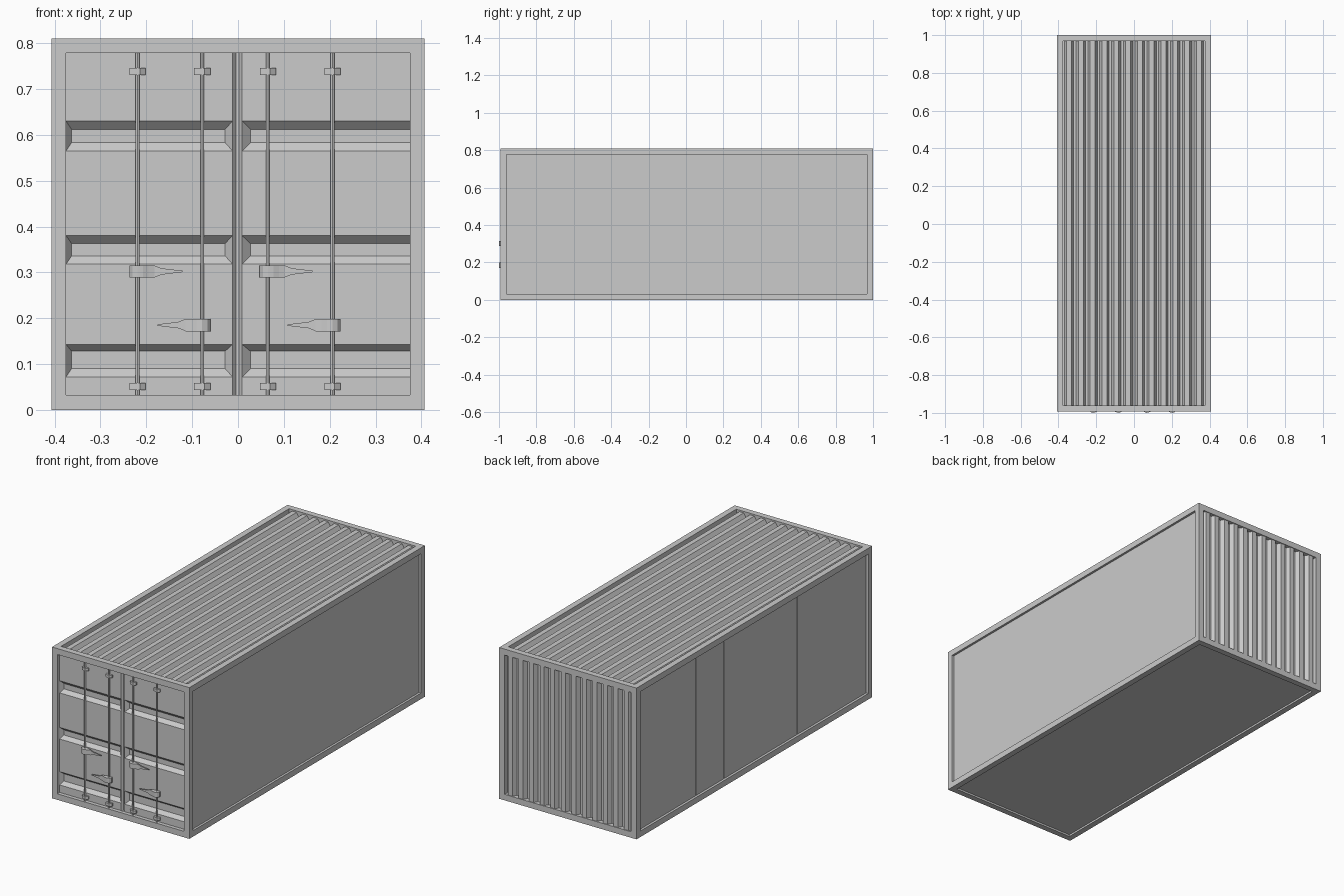
import bpy, bmesh
from mathutils import Vector

if "Cube" in bpy.data.objects:
    bpy.data.objects.remove(bpy.data.objects["Cube"])

X, Y0, Y1, H = 0.407, -0.993, 1.0, 0.81
B = 0.032                      # frame border width
DOOR_Y = -0.973


def finish(name, bm, facing=None):
    bmesh.ops.remove_doubles(bm, verts=bm.verts[:], dist=1e-5)
    bmesh.ops.recalc_face_normals(bm, faces=bm.faces[:])
    bm.normal_update()
    if facing:                 # orient open sheets outward
        total = sum((f.normal * f.calc_area() for f in bm.faces), Vector())
        if total.dot(Vector(facing)) < 0:
            bmesh.ops.reverse_faces(bm, faces=bm.faces[:])
    me = bpy.data.meshes.new(name)
    bm.to_mesh(me)
    bm.free()
    ob = bpy.data.objects.new(name, me)
    bpy.context.collection.objects.link(ob)
    return ob


def sweep(name, pts, place, lo, hi, closed=True, facing=None):
    """Extrude a 2D profile from lo to hi; place(u, v, w) gives the 3D point."""
    bm = bmesh.new()
    a = [bm.verts.new(place(u, v, lo)) for u, v in pts]
    b = [bm.verts.new(place(u, v, hi)) for u, v in pts]
    n = len(pts)
    for i in range(n if closed else n - 1):
        j = (i + 1) % n
        bm.faces.new((a[i], a[j], b[j], b[i]))
    if closed:
        bm.faces.new(a)
        bm.faces.new(b)
    return finish(name, bm, facing)


def up(u, v, w):               # profile in plan, swept along z
    return (u, v, w)


# Body: box with a recess in every side, open where sheets are fitted
bm = bmesh.new()
bmesh.ops.create_cube(bm, size=1)
for v in bm.verts:
    v.co = (v.co.x * 2 * X, (Y0 + Y1) / 2 + v.co.y * (Y1 - Y0), (v.co.z + 0.5) * H)
bm.normal_update()
sides = [(f, f.normal.copy()) for f in bm.faces]
bmesh.ops.inset_individual(bm, faces=[f for f, n in sides], thickness=B, use_even_offset=True)
opened = []
for f, n in sides:
    depth = 0.012
    if n.y < -0.5:
        depth = DOOR_Y - Y0
    elif n.y > 0.5:
        depth = 0.026
    elif n.z > 0.5:
        depth = 0.03
    elif n.x < -0.5:
        depth = 0.017
    elif n.z < -0.5:
        depth = 0.01
    bmesh.ops.inset_individual(bm, faces=[f], thickness=0.0, depth=-depth)
    if abs(n.y) > 0.5 or n.z > 0.5:
        opened.append(f)
bmesh.ops.delete(bm, geom=opened, context='FACES_ONLY')
finish("container_frame", bm, None)

# Corrugated roof and back wall
N = 12
p = 2 * (X - B) / N
wave = []
for i in range(N):
    x = -(X - B) + i * p
    wave += [(x, 0), (x + 0.006, 0), (x + 0.018, 1), (x + 0.044, 1), (x + 0.056, 0)]
wave.append((X - B, 0))
sweep("roof_sheet", wave, lambda u, v, w: (u, w, H - 0.028 + 0.02 * v),
      Y0 + B, Y1 - B, False, (0, 0, 1))
sweep("back_wall_sheet", wave, lambda u, v, w: (u, Y1 - 0.025 + 0.021 * v, w),
      B, H - B, False, (0, 1, 0))

# Left side panels with thin seams
seams = [Y1 - B, 0.787, 0.48, 0.243, -0.064, -0.379, -0.617, Y0 + B]
for a, b in zip(seams, seams[1:]):
    xs = -X + 0.017
    sweep("left_side_panel", [(xs, a - 0.0007), (xs, b + 0.0007),
          (xs - 0.004, b + 0.0007), (xs - 0.004, a - 0.0007)], up, B, H - B)

# Doors with three sunken horizontal channels each
GROOVES = [(0.072, 0.09, 0.128, 0.143), (0.318, 0.336, 0.363, 0.380), (0.565, 0.583, 0.612, 0.630)]


def door(name, x0, x1, in0, in1):
    bm = bmesh.new()

    def quad(*pts):
        bm.faces.new([bm.verts.new(q) for q in pts])

    z = B
    yd = DOOR_Y + 0.018
    for g0, g1, g2, g3 in GROOVES + [(H - B, 0, 0, 0)]:
        quad((x0, DOOR_Y, z), (x1, DOOR_Y, z), (x1, DOOR_Y, g0), (x0, DOOR_Y, g0))
        if g3:
            o = [(x0, DOOR_Y, g0), (x1, DOOR_Y, g0), (x1, DOOR_Y, g3), (x0, DOOR_Y, g3)]
            n = [(in0, yd, g1), (in1, yd, g1), (in1, yd, g2), (in0, yd, g2)]
            quad(*n)
            for i in range(4):
                j = (i + 1) % 4
                quad(o[i], o[j], n[j], n[i])
        z = g3
    finish(name, bm, (0, -1, 0))


door("left_door", -(X - B), -0.012, -0.363, -0.028)
door("right_door", 0.009, X - B, 0.027, X - B)
# Sloped gap where the doors meet
sweep("door_seam", [(-0.012, DOOR_Y), (-0.004, DOOR_Y + 0.01), (0.002, DOOR_Y + 0.01), (0.009, DOOR_Y)],
      up, B, H - B, False, (0, -1, 0))

# Locking rods, brackets and handles
BRACKET = [(-0.0175, DOOR_Y), (-0.0175, -0.983), (-0.005, -0.988), (0.005, -0.988),
           (0.0175, -0.979), (0.0175, DOOR_Y)]
HUB = [(-0.018, -0.975), (-0.018, -0.985), (-0.011, -0.995), (0, -1.0), (0.012, -0.998),
       (0.024, -0.993), (0.037, -0.989), (0.037, -0.983), (0.01, -0.975)]
GRIP = [(0.037, 0.013), (0.052, 0.007), (0.098, 0.0015),
        (0.098, -0.0015), (0.052, -0.007), (0.037, -0.013)]
for i, rx in enumerate((-0.219, -0.078, 0.065, 0.206)):
    bpy.ops.mesh.primitive_cylinder_add(vertices=12, radius=0.0042, depth=H - 2 * B,
                                        location=(rx, -0.981, H / 2))
    bpy.context.object.name = "locking_rod"
    bpy.ops.object.shade_smooth_by_angle()
    for z in (0.051, 0.738):
        sweep("rod_bracket", [(rx + u, v) for u, v in BRACKET], up, z - 0.0075, z + 0.0075)
    s, z = (1, 0.302) if i % 2 == 0 else (-1, 0.185)
    sweep("handle_hub", [(rx + s * u, v) for u, v in HUB], up, z - 0.0135, z + 0.0135)
    sweep("handle_grip", [(rx + s * u, z + v) for u, v in GRIP],
          lambda u, v, w: (u, w, v), -0.989, -0.983)
